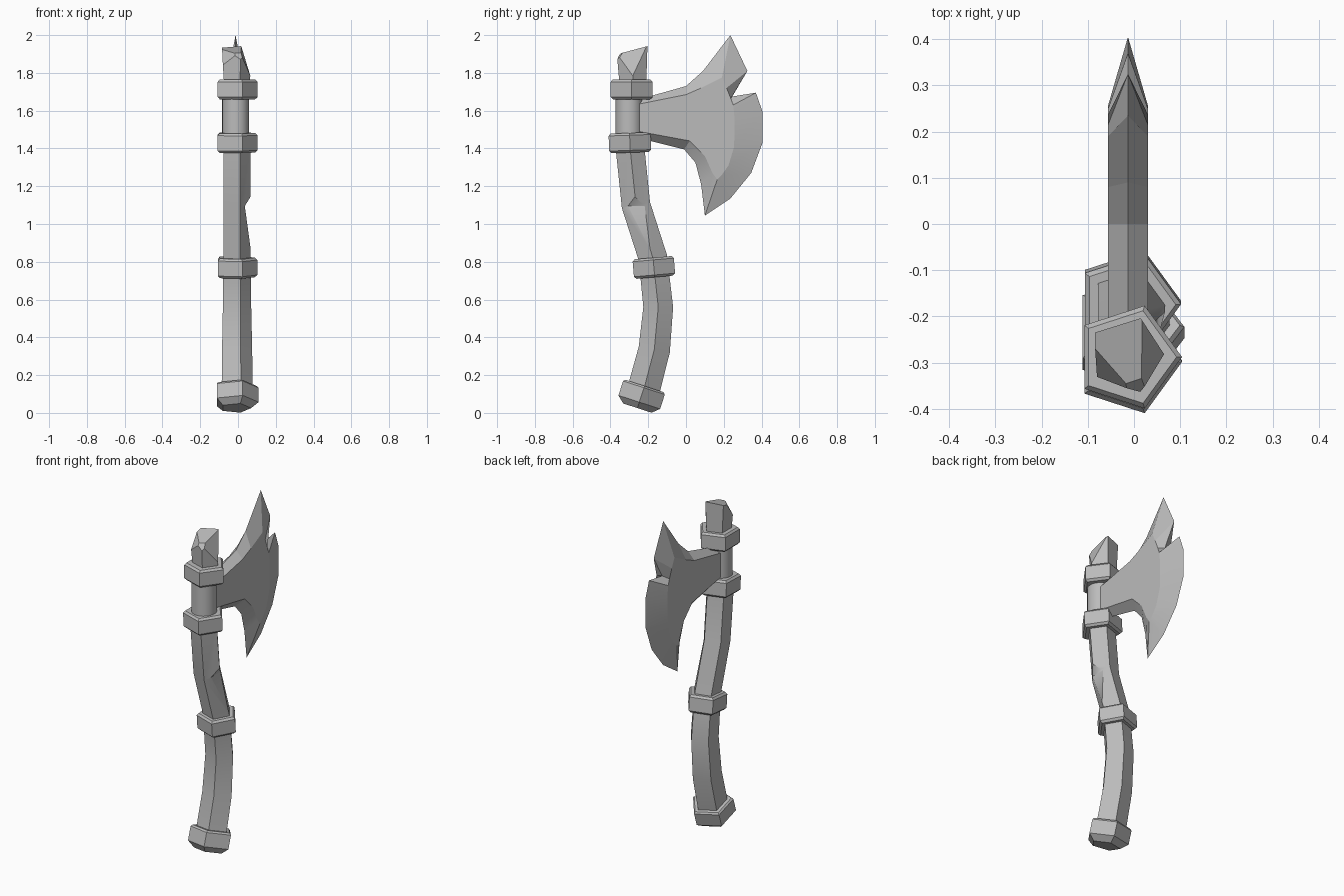
import bpy, bmesh, math
from mathutils import Vector

if "Cube" in bpy.data.objects:
    bpy.data.objects.remove(bpy.data.objects["Cube"], do_unlink=True)

# One plain grey for the whole axe
grey = bpy.data.materials.new("plain grey")
grey.use_nodes = True
COLOUR = (0.5, 0.5, 0.5, 1)
grey.diffuse_color = COLOUR
grey.node_tree.nodes["Principled BSDF"].inputs["Base Color"].default_value = COLOUR

CX = -0.013  # the axe's middle plane


def finish(name, bm, smooth=20):
    bmesh.ops.recalc_face_normals(bm, faces=bm.faces)
    mesh = bpy.data.meshes.new(name)
    bm.to_mesh(mesh)
    bm.free()
    mesh.materials.append(grey)
    obj = bpy.data.objects.new(name, mesh)
    bpy.context.collection.objects.link(obj)
    bpy.ops.object.select_all(action="DESELECT")
    obj.select_set(True)
    bpy.context.view_layer.objects.active = obj
    bpy.ops.object.shade_smooth_by_angle(angle=math.radians(smooth))
    return obj


def bridge(bm, a, b):
    for i in range(len(a)):
        j = (i + 1) % len(a)
        bm.faces.new((a[i], a[j], b[j], b[i]))


def loft(stations, sides=5):
    """Closed tube through stations of (y, z, radius, tilt in degrees)."""
    bm = bmesh.new()
    rings = []
    for y, z, r, tilt in stations:
        t = math.radians(tilt)
        ring = []
        for k in range(sides):
            a = math.tau * k / sides
            u, v = r * math.cos(a), r * math.sin(a)
            ring.append(bm.verts.new((CX + u, y + v * math.cos(t), z - v * math.sin(t))))
        rings.append(ring)
    for a, b in zip(rings, rings[1:]):
        bridge(bm, a, b)
    bm.faces.new(rings[0])
    bm.faces.new(rings[-1])
    return bm


def band(name, y, z, r, tilt, profile):
    """Solid collar from (offset along axis, radius factor) pairs."""
    t = math.radians(tilt)
    finish(name, loft([(y + h * math.sin(t), z + h * math.cos(t), r * f, tilt)
                       for h, f in profile]))


def chip(bm, point, normal):
    """Slice a corner off and close the cut."""
    geom = bm.verts[:] + bm.edges[:] + bm.faces[:]
    cut = bmesh.ops.bisect_plane(bm, geom=geom, plane_co=Vector(point),
                                 plane_no=Vector(normal), clear_outer=True)
    edges = [e for e in cut["geom_cut"] if isinstance(e, bmesh.types.BMEdge)]
    bmesh.ops.holes_fill(bm, edges=edges, sides=0)


# Curved five-sided handle
handle = finish("handle", loft([
    (-0.23, 0.10, 0.091, 16), (-0.168, 0.335, 0.088, 11), (-0.147, 0.56, 0.083, 0),
    (-0.175, 0.82, 0.08, -12), (-0.265, 1.10, 0.08, -12), (-0.298, 1.42, 0.08, -4)]))

# Nick in the handle's left corner
bm = bmesh.new()
nick = [(0.07, 1.15), (0.036, 1.095), (0.068, 0.86), (0.2, 1.0)]
sides = [[bm.verts.new((x, y, z)) for x, z in nick] for y in (-0.5, 0.1)]
bridge(bm, *sides)
for s in sides:
    bm.faces.new(s)
cutter = finish("nick_cutter", bm)
cutter.hide_render = True
mod = handle.modifiers.new("nick", "BOOLEAN")
mod.operation = "DIFFERENCE"
mod.solver = "EXACT"
mod.object = cutter
bpy.context.view_layer.objects.active = handle
bpy.ops.object.modifier_apply(modifier=mod.name)
bpy.data.objects.remove(cutter, do_unlink=True)

# Round socket between the two upper collars
finish("socket", loft([(-0.302, 1.42, 0.071, 0), (-0.302, 1.72, 0.071, 0)], 24))

# Broken handle top: flared stub with chipped corners
bm = loft([(-0.28, 1.70, 0.072, 0), (-0.285, 1.92, 0.088, -15)])
chip(bm, (0.035, -0.28, 1.87), (0.93, -0.1, 0.33))
chip(bm, (-0.05, -0.325, 1.89), (-0.6, -0.65, 0.45))
chip(bm, (0.0, -0.36, 1.88), (0.2, -0.75, 0.6))
finish("handle_top", bm)

# Collars and pommel
RING = [(-0.052, 0.88), (-0.04, 1), (0.04, 1), (0.052, 0.9)]
band("upper_collar", -0.288, 1.712, 0.117, 0, RING)
band("lower_collar", -0.297, 1.43, 0.117, -2, RING)
band("middle_collar", -0.17, 0.77, 0.115, -5, RING)
band("pommel", -0.235, 0.095, 0.122, 18,
     [(-0.073, 0.68), (-0.04, 1), (0.04, 1), (0.05, 0.92)])

# Axe blade: sharp outline paired with the raised flat of each cheek
OUTLINE = [(-.25, 1.66), (0, 1.73), (.09, 1.81), (.235, 2), (.325, 1.81), (.245, 1.675),
           (.37, 1.695), (.405, 1.595), (.405, 1.43), (.345, 1.27), (.235, 1.135),
           (.1, 1.045), (.08, 1.21), (.05, 1.325), (-.01, 1.395), (-.25, 1.455)]
CHEEK = [(-.25, 1.635), (0, 1.685), (.08, 1.72), (.19, 1.775), (.215, 1.72), (.237, 1.665),
         (.25, 1.63), (.257, 1.56), (.255, 1.41), (.225, 1.31), (.19, 1.26),
         (.165, 1.235), (.14, 1.27), (.1, 1.36), (.02, 1.44), (-.25, 1.49)]
bm = bmesh.new()
edge = [bm.verts.new((CX, y, z)) for y, z in OUTLINE]
for side in (-1, 1):
    cheek = [bm.verts.new((CX + side * 0.043, y, z)) for y, z in CHEEK]
    bridge(bm, edge, cheek)
    bm.faces.new(cheek)
finish("blade", bm, 15)
